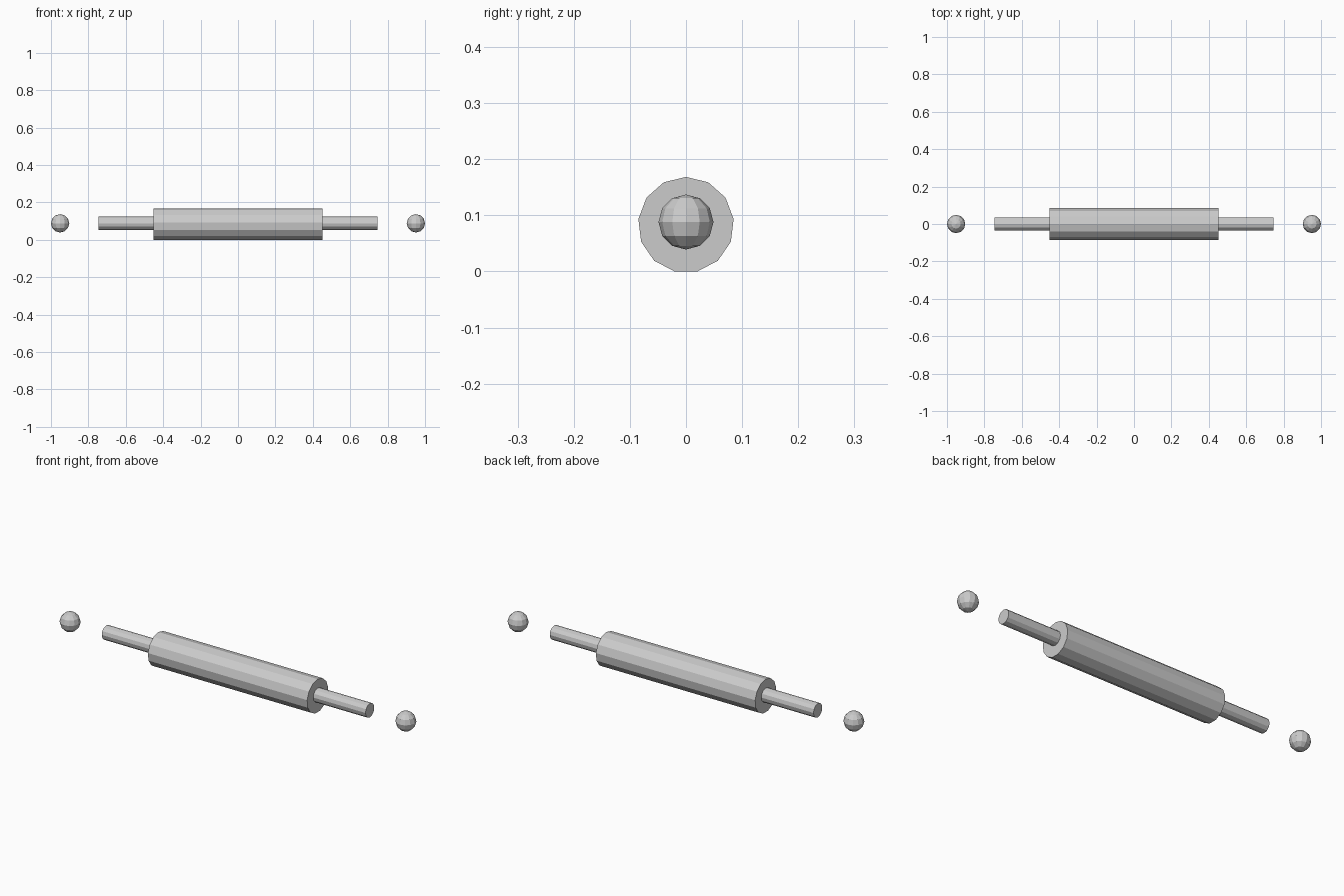
import bpy, math
from mathutils import Vector

if "Cube" in bpy.data.objects:
    bpy.data.objects.remove(bpy.data.objects["Cube"])


def rod(name, x0, x1, radius, z, sides):
    # Capped prism along x with one corner pointing straight up
    verts, faces = [], []
    for x in (x0, x1):
        for i in range(sides):
            a = 2 * math.pi * i / sides
            verts.append((x, radius * math.sin(a), z + radius * math.cos(a)))
    for i in range(sides):
        j = (i + 1) % sides
        faces.append((i, i + sides, j + sides, j))
    faces.append(tuple(range(sides)))
    faces.append(tuple(reversed(range(sides, 2 * sides))))
    mesh = bpy.data.meshes.new(name)
    mesh.from_pydata([Vector(v) for v in verts], [], faces)
    obj = bpy.data.objects.new(name, mesh)
    bpy.context.collection.objects.link(obj)
    return obj


# Main roller, resting on one flat side
R = 0.0855
rod("roller", -0.451, 0.451, R, R * math.cos(math.pi / 13), 13)

# Handles and detached end knobs
AXIS_Z = 0.088
for side, s in (("left", -1), ("right", 1)):
    a, b = sorted((s * 0.45, s * 0.747))
    rod(side + "_handle", a, b, 0.0355, AXIS_Z, 12)
    bpy.ops.mesh.primitive_uv_sphere_add(
        segments=12, ring_count=6, radius=0.049,
        location=(s * 0.951, 0, AXIS_Z))
    bpy.context.object.name = side + "_knob"
